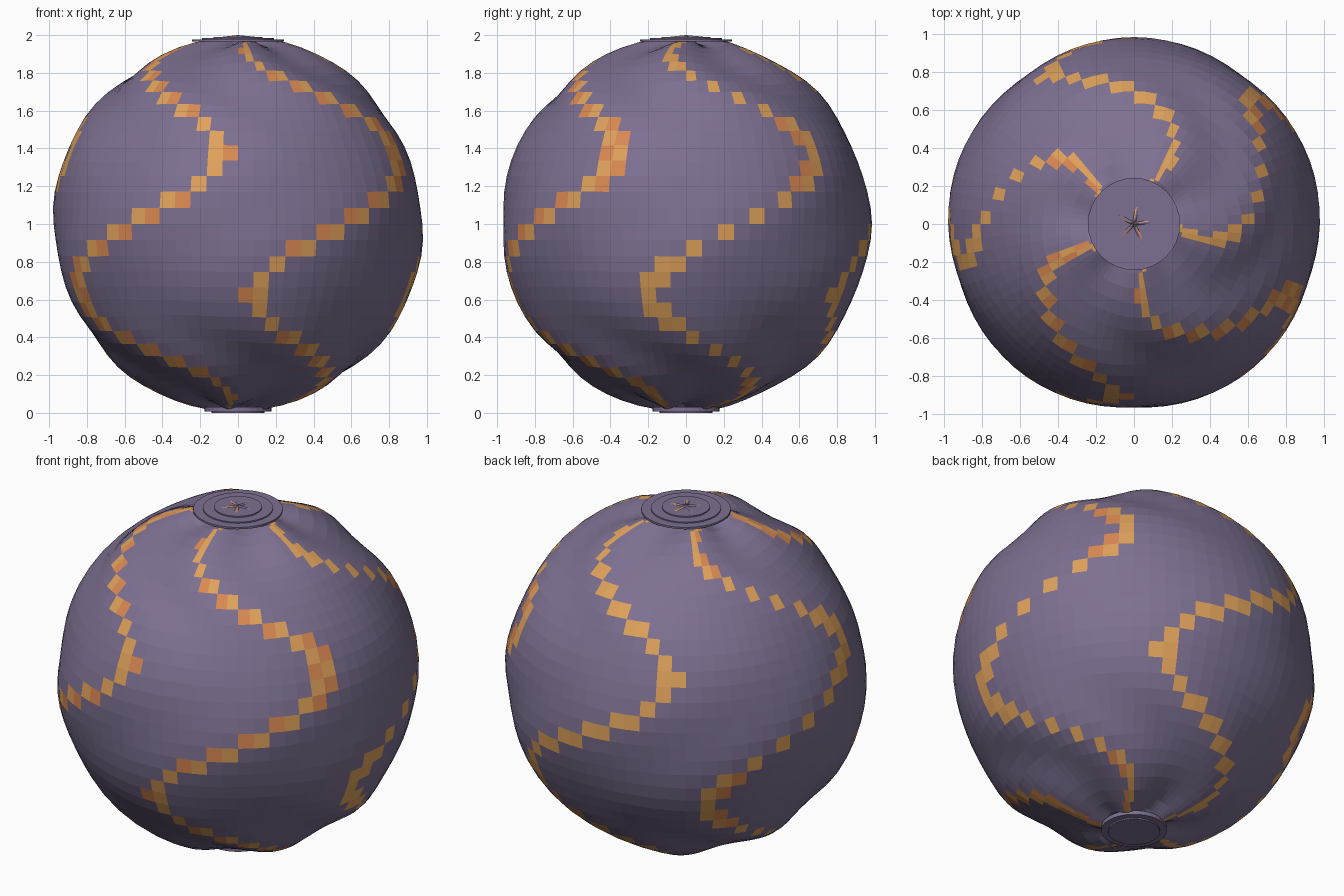
import bpy, bmesh
from math import sin, cos, pi, radians

if "Cube" in bpy.data.objects:
    bpy.data.objects.remove(bpy.data.objects["Cube"])

SEG, ROWS = 72, 36          # five degree cells
RADIUS, MID = 0.976, 1.0


def material(name, rgb):
    m = bpy.data.materials.new(name)
    m.diffuse_color = (*rgb, 1)
    m.use_nodes = True
    m.node_tree.nodes["Principled BSDF"].inputs["Base Color"].default_value = m.diffuse_color
    return m


purple = material("dusty purple", (0.205, 0.162, 0.283))
amber = material("amber", (0.74, 0.36, 0.105))
orange = material("burnt orange", (0.70, 0.25, 0.085))


def wave(theta, phi):
    """Five winding ridges: 1 along a ridge line, -1 between ridges."""
    return sin(5 * phi + radians(151) * sin(4 * theta))


def finish(bm, name, mats):
    me = bpy.data.meshes.new(name)
    bmesh.ops.recalc_face_normals(bm, faces=bm.faces)
    bm.to_mesh(me)
    bm.free()
    for m in mats:
        me.materials.append(m)
    ob = bpy.data.objects.new(name, me)
    bpy.context.collection.objects.link(ob)
    return ob


# Rippled ball with winding veins painted cell by cell
bm = bmesh.new()
rings = []
for i in range(1, ROWS):
    t = pi * i / ROWS
    amp = 0.009 + 0.011 * cos(t) ** 2
    ring = []
    for j in range(SEG):
        p = 2 * pi * j / SEG
        r = RADIUS + amp * wave(t, p)
        ring.append(bm.verts.new((r * sin(t) * cos(p), r * sin(t) * sin(p), MID + r * cos(t))))
    rings.append(ring)
top = bm.verts.new((0, 0, 2.0))
bottom = bm.verts.new((0, 0, 0.02))
for i in range(ROWS):
    for j in range(SEG):
        k = (j + 1) % SEG
        if i == 0:
            vs = (top, rings[0][j], rings[0][k])
        elif i == ROWS - 1:
            vs = (rings[-1][j], bottom, rings[-1][k])
        else:
            vs = (rings[i - 1][j], rings[i][j], rings[i][k], rings[i - 1][k])
        f = bm.faces.new(vs)
        w = wave(pi * (i + 0.5) / ROWS, 2 * pi * (j + 0.5) / SEG)
        f.material_index = 1 if w > 0.966 else 2 if w > 0.94 else 0
finish(bm, "rippled_ball", [purple, amber, orange])


# Stepped discs at the poles, turned from a profile of (radius, z)
def turned(name, profile, sides=32):
    bm = bmesh.new()
    loops = [[bm.verts.new((r * cos(2 * pi * j / sides), r * sin(2 * pi * j / sides), z))
              for j in range(sides)] for r, z in profile]
    for a, b in zip(loops, loops[1:]):
        for j in range(sides):
            k = (j + 1) % sides
            bm.faces.new((a[j], a[k], b[k], b[j]))
    bm.faces.new(loops[0])
    bm.faces.new(loops[-1])
    finish(bm, name, [purple])


turned("top_cap", [(0.243, 1.966), (0.243, 1.977), (0.19, 1.977), (0.19, 1.984),
                   (0.13, 1.984), (0.13, 1.991)])
turned("bottom_cap", [(0.178, 0.032), (0.178, 0.008), (0.14, 0.008), (0.14, 0.0)])
